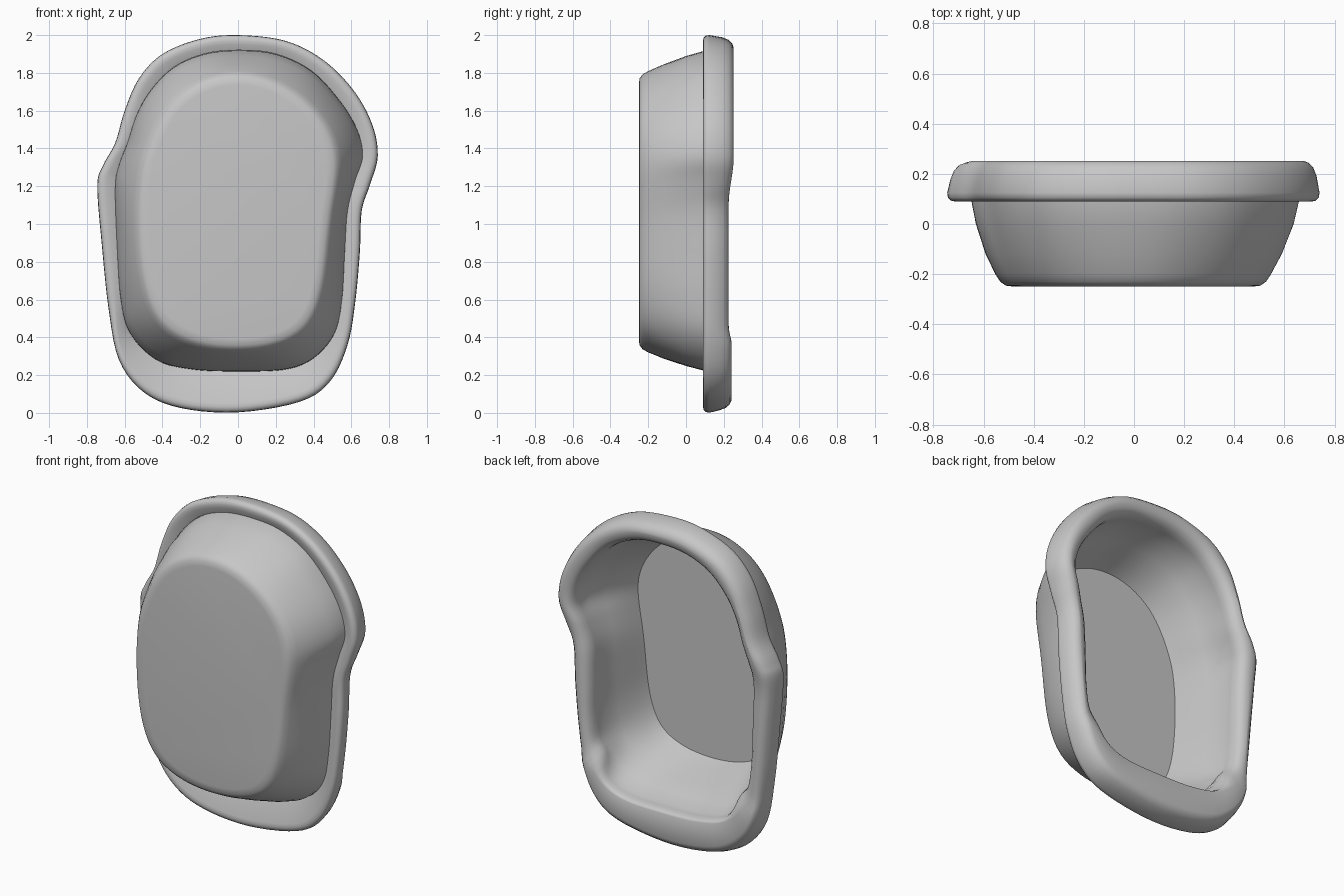
import bpy, bmesh, math
from mathutils import Vector

if "Cube" in bpy.data.objects:
    bpy.data.objects.remove(bpy.data.objects["Cube"])

grey = bpy.data.materials.new("plain grey")
grey.use_nodes = True
COLOUR = (0.57, 0.57, 0.57, 1)
grey.diffuse_color = COLOUR
grey.node_tree.nodes["Principled BSDF"].inputs["Base Color"].default_value = COLOUR

# Matching outlines (x, z), clockwise from the top
LIP = [(0, 2), (.25, 1.97), (.45, 1.87), (.61, 1.71), (.71, 1.53), (.74, 1.36), (.7, 1.21),
       (.655, 1.07), (.645, .85), (.62, .58), (.58, .36), (.49, .17), (.33, .06), (0, .003),
       (-.3, .025), (-.5, .11), (-.63, .28), (-.685, .55), (-.72, .88), (-.745, 1.2),
       (-.715, 1.31), (-.65, 1.43), (-.6, 1.6), (-.525, 1.77), (-.4, 1.9), (-.2, 1.98)]
BOWL = [(0, 1.92), (.2, 1.9), (.39, 1.81), (.54, 1.65), (.63, 1.5), (.66, 1.36), (.62, 1.23),
        (.58, 1.07), (.565, .85), (.55, .6), (.51, .42), (.4, .29), (.25, .23), (0, .22),
        (-.24, .23), (-.43, .28), (-.57, .42), (-.62, .6), (-.64, .88), (-.65, 1.19),
        (-.63, 1.31), (-.585, 1.43), (-.535, 1.58), (-.46, 1.71), (-.34, 1.83), (-.18, 1.9)]
STEPS = 5
CENTRE = Vector((0, 1.06))


def smooth_loop(points):
    """Closed Catmull-Rom curve through the points."""
    p = [Vector(q) for q in points]
    n = len(p)
    out = []
    for i in range(n):
        a, b, c, d = (p[(i + k) % n] for k in (-1, 0, 1, 2))
        for s in range(STEPS):
            t = s / STEPS
            out.append(b + (c - a) * t / 2 + (a * 2 - b * 5 + c * 4 - d) * t * t / 2
                       + (b * 3 - a - c * 3 + d) * t ** 3 / 2)
    return out


def relaxed(loop, reach):
    """Outline with its bulges averaged away, used toward the floor."""
    n = len(loop)
    span = range(-reach, reach + 1)
    return [sum((loop[(i + k) % n] for k in span), Vector((0, 0))) / len(span) * 1.02
            - CENTRE * .02 for i in range(n)]


lip, bowl = smooth_loop(LIP), smooth_loop(BOWL)
floor = relaxed(bowl, 8)


def ramp(z, low, high):
    t = min(max((z - low) / (high - low), 0), 1)
    return t * t * (3 - 2 * t)


def crest(z):
    """Height of the rim: raised headrest, low sides, raised step."""
    return .225 + .027 * ramp(z, 1.1, 1.35) + .017 * (1 - ramp(z, .36, .46)) * ramp(z, -.1, .1)


def rim_ring(inset, drop=None, y=None):
    """Ring set in from the lip, at a drop below the crest or a fixed depth."""
    ring = []
    for o, b in zip(lip, bowl):
        p = o + (b - o).normalized() * inset
        ring.append(Vector((p.x, crest(p.y) - drop if y is None else y, p.y)))
    return ring


def shelf_ring():
    """Hollow under the rim, deeper where the rim is wide."""
    return [Vector((b.x, .09 + .45 * max(0, (b - o).length - .05), b.y))
            for o, b in zip(lip, bowl)]


def bowl_ring(sx, sz, y, wall=0):
    ring = []
    depth = ramp(y, .1, -.25) if y < .1 else 0
    for b, f in zip(bowl, floor):
        p = b.lerp(f, depth) - CENTRE
        p -= p.normalized() * wall
        ring.append(Vector((p.x * sx, y, CENTRE.y + p.y * sz)))
    return ring


def opening_ring(share, drop):
    """Inner rim edge: thick sides, thin step, and two corners swelling inward."""
    ring = []
    for b in bowl:
        overhang = .02 + .04 * ramp(b.y, .28, .45)
        swell = .035 * math.exp(-((b.y - .37) / .06) ** 2)
        p = b + (CENTRE - b).normalized() * (overhang + swell) * share
        ring.append(Vector((p.x, crest(p.y) - drop, p.y)))
    return ring


def loft(name, rings, cap_first=False, cap_last=False):
    bm = bmesh.new()
    loops = [[bm.verts.new(v) for v in ring] for ring in rings]
    n = len(lip)
    for a, b in zip(loops, loops[1:]):
        for i in range(n):
            j = (i + 1) % n
            bm.faces.new((a[i], a[j], b[j], b[i]))
    if cap_first:
        bm.faces.new(loops[0][::-1])
    if cap_last:
        bm.faces.new(loops[-1])
    mesh = bpy.data.meshes.new(name)
    bm.to_mesh(mesh)
    bm.free()
    mesh.materials.append(grey)
    obj = bpy.data.objects.new(name, mesh)
    bpy.context.collection.objects.link(obj)
    bpy.ops.object.select_all(action='DESELECT')
    obj.select_set(True)
    bpy.context.view_layer.objects.active = obj
    bpy.ops.object.shade_smooth_by_angle(angle=math.radians(40))


# Rolled rim with the inside of the tub
loft("rim_and_liner", [
    bowl_ring(.79, .82, -.235, .02),
    bowl_ring(.83, .86, -.16, .025),
    bowl_ring(.91, .92, -.02, .035),
    bowl_ring(.97, .97, .08, .035),
    opening_ring(1, .085),
    opening_ring(.92, .05),
    opening_ring(.7, .022),
    opening_ring(.35, .005),
    opening_ring(-.1, 0),
    rim_ring(.065, 0),
    rim_ring(.043, .008),
    rim_ring(.025, .027),
    rim_ring(.012, .06),
    rim_ring(0, y=.125),
    rim_ring(.003, y=.105),
    rim_ring(.015, y=.093),
    rim_ring(.03, y=.09),
    rim_ring(.05, y=.092),
    shelf_ring(),
], cap_first=True)

# Outside of the basin
loft("basin_shell", [
    bowl_ring(1, 1, .17),
    bowl_ring(1, .997, .1),
    bowl_ring(.97, .965, 0),
    bowl_ring(.91, .915, -.12),
    bowl_ring(.85, .875, -.2),
    bowl_ring(.82, .855, -.23),
    bowl_ring(.785, .83, -.246),
    bowl_ring(.73, .79, -.25),
], cap_last=True)
